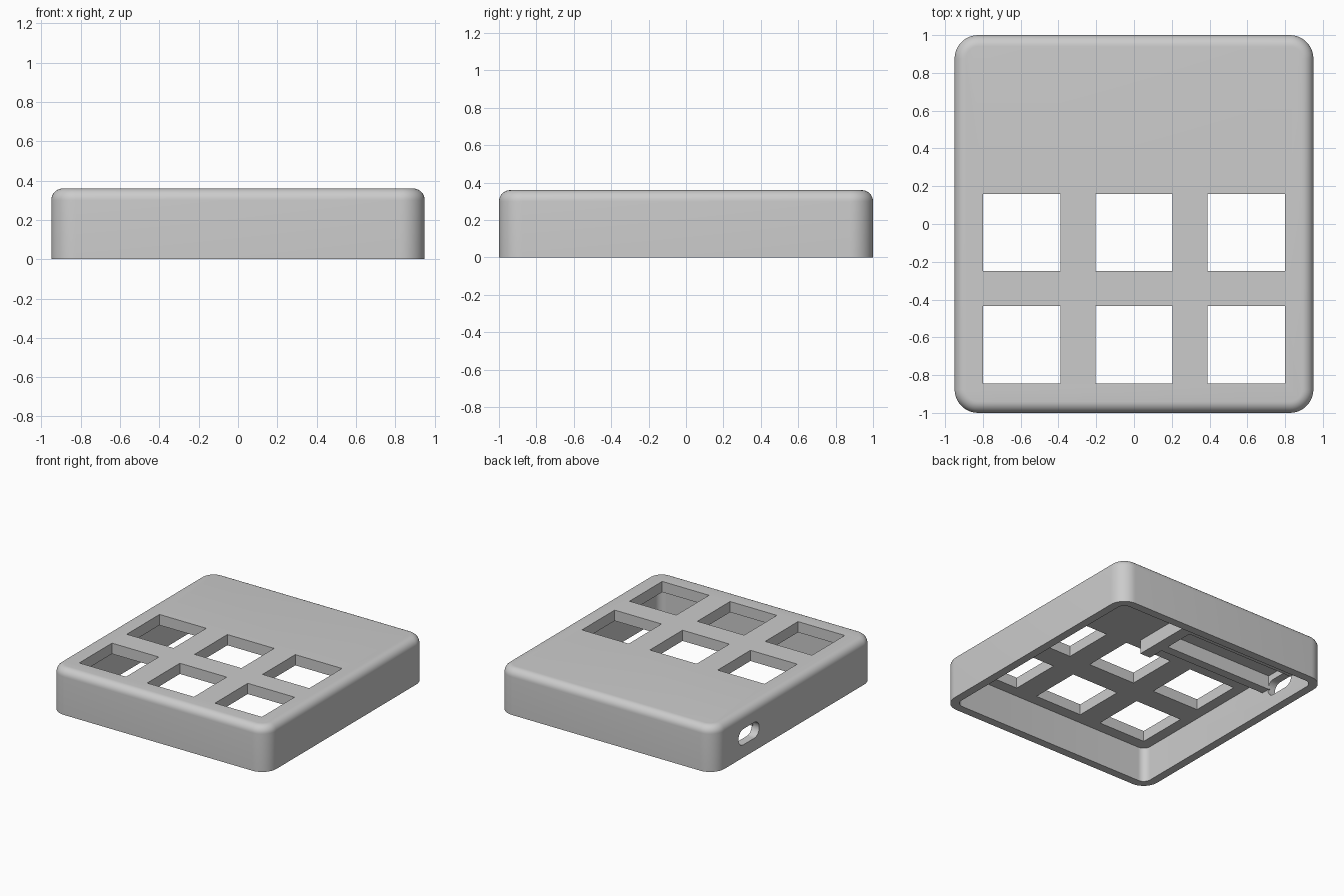
import bpy
import bmesh
from math import cos, sin, pi

if "Cube" in bpy.data.objects:
    bpy.data.objects.remove(bpy.data.objects["Cube"])

# Single grey plastic
plastic = bpy.data.materials.new("grey plastic")
plastic.use_nodes = True
GREY = (0.6, 0.6, 0.6, 1)
plastic.diffuse_color = GREY
plastic.node_tree.nodes["Principled BSDF"].inputs["Base Color"].default_value = GREY

WIDTH, DEPTH, HEIGHT = 1.9, 2.0, 0.36
WALL, CEILING = 0.065, 0.275
CORNER, FILLET = 0.125, 0.06


def rounded_rect(w, d, r, steps=10):
    """Outline of a rounded rectangle centred on the origin."""
    points = []
    for i, (sx, sy) in enumerate([(1, 1), (-1, 1), (-1, -1), (1, -1)]):
        for k in range(steps + 1):
            a = (i + k / steps) * pi / 2
            points.append((sx * (w / 2 - r) + r * cos(a),
                           sy * (d / 2 - r) + r * sin(a)))
    return points


def loft(name, layers):
    """Solid skinned through a stack of equal-sized loops."""
    bm = bmesh.new()
    rings = [[bm.verts.new(p) for p in layer] for layer in layers]
    count = len(rings[0])
    for low, high in zip(rings, rings[1:]):
        for i in range(count):
            j = (i + 1) % count
            bm.faces.new((low[i], low[j], high[j], high[i]))
    bm.faces.new(rings[0][::-1])
    bm.faces.new(rings[-1])
    bmesh.ops.recalc_face_normals(bm, faces=bm.faces)
    mesh = bpy.data.meshes.new(name)
    bm.to_mesh(mesh)
    bm.free()
    mesh.materials.append(plastic)
    obj = bpy.data.objects.new(name, mesh)
    bpy.context.collection.objects.link(obj)
    return obj


def box(name, x, y, z):
    """Box given by its (min, max) range on each axis."""
    base = [(x[0], y[0]), (x[1], y[0]), (x[1], y[1]), (x[0], y[1])]
    return loft(name, [[(px, py, h) for px, py in base] for h in z])


def cut(target, cutter):
    """Subtract a cutter and discard it."""
    cutter.hide_render = True
    bpy.context.view_layer.objects.active = target
    mod = target.modifiers.new("cut", "BOOLEAN")
    mod.operation, mod.solver, mod.object = "DIFFERENCE", "EXACT", cutter
    bpy.ops.object.modifier_apply(modifier=mod.name)
    bpy.data.objects.remove(cutter)


# Outer shell with rounded upright corners and a filleted top edge
layers = [[(x, y, 0) for x, y in rounded_rect(WIDTH, DEPTH, CORNER)]]
for k in range(9):
    a = k / 8 * pi / 2
    inset = FILLET * (1 - cos(a))
    z = HEIGHT - FILLET + FILLET * sin(a)
    outline = rounded_rect(WIDTH - 2 * inset, DEPTH - 2 * inset, CORNER - inset)
    layers.append([(x, y, z) for x, y in outline])
case = loft("case_shell", layers)

# Hollow underside
inner = rounded_rect(WIDTH - 2 * WALL, DEPTH - 2 * WALL, CORNER - WALL)
cut(case, loft("cavity", [[(x, y, z) for x, y in inner] for z in (-0.1, CEILING)]))

# Six square key openings
KEY = 0.41
for row_y in (-0.045, -0.64):
    for col_x in (-0.595, 0, 0.595):
        cut(case, box("key_opening", (col_x - KEY / 2, col_x + KEY / 2),
                      (row_y - KEY / 2, row_y + KEY / 2), (0.2, 0.5)))

# Rounded cable slot through the side wall
SLOT_Y, SLOT_Z = 0.57, 0.163
slot = rounded_rect(0.26, 0.125, 0.0624)
cut(case, loft("cable_slot", [[(x, SLOT_Y + u, SLOT_Z + v) for u, v in slot]
                              for x in (-1.1, -0.8)]))

# Circuit board holder under the top: two rails and an end stop
RAIL_Z = (0.165, CEILING + 0.01)
STOP_X = (0.06, 0.15)
parts = [case, box("board_stop", STOP_X, (0.25, 0.89), RAIL_Z)]
for name, side in (("front_rail", -1), ("back_rail", 1)):
    ys = sorted((SLOT_Y + side * 0.12, SLOT_Y + side * 0.19))
    parts.append(box(name, (-WIDTH / 2 + WALL - 0.01, STOP_X[0] + 0.01), ys, RAIL_Z))

# Smooth fillets, sharp edges
bpy.ops.object.select_all(action="DESELECT")
for part in parts:
    part.select_set(True)
bpy.context.view_layer.objects.active = case
bpy.ops.object.shade_smooth_by_angle(angle=pi / 6)
